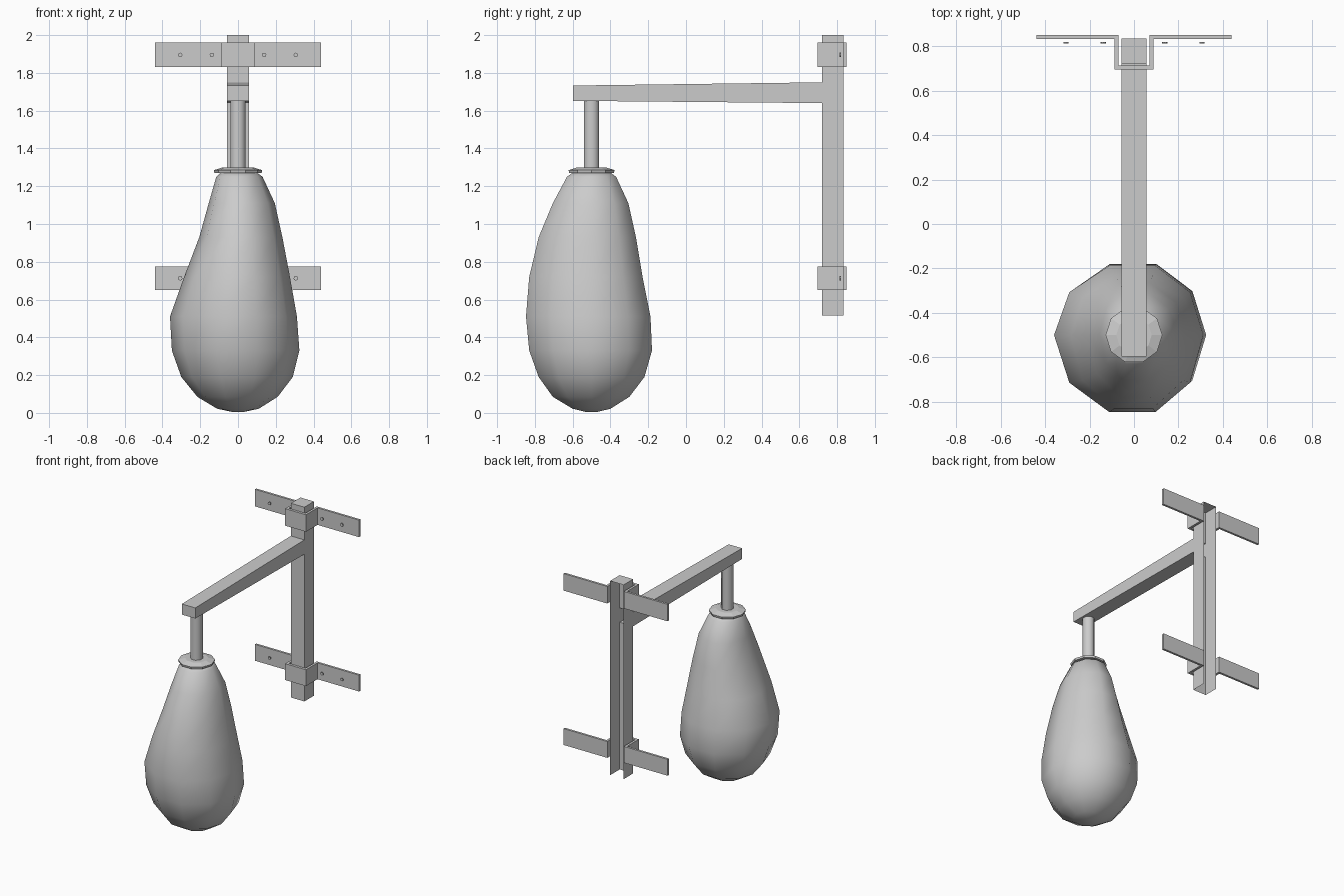
import bpy, bmesh, math

if "Cube" in bpy.data.objects:
    bpy.data.objects.remove(bpy.data.objects["Cube"])

BAG_Y = -0.5


def make(name, verts, faces, smooth=None, fix=True):
    mesh = bpy.data.meshes.new(name)
    mesh.from_pydata(verts, [], faces)
    if fix:
        bm = bmesh.new()
        bm.from_mesh(mesh)
        bmesh.ops.recalc_face_normals(bm, faces=bm.faces)
        bm.to_mesh(mesh)
        bm.free()
    ob = bpy.data.objects.new(name, mesh)
    bpy.context.collection.objects.link(ob)
    if smooth:
        bpy.ops.object.select_all(action='DESELECT')
        bpy.context.view_layer.objects.active = ob
        ob.select_set(True)
        bpy.ops.object.shade_smooth_by_angle(angle=math.radians(smooth))
    return ob


def loft(name, rings, smooth=None, caps=(True, True)):
    n = len(rings[0])
    verts = [v for r in rings for v in r]
    faces = [(k * n + i, k * n + (i + 1) % n, (k + 1) * n + (i + 1) % n, (k + 1) * n + i)
             for k in range(len(rings) - 1) for i in range(n)]
    if caps[0]:
        faces.append(tuple(range(n))[::-1])
    if caps[1]:
        faces.append(tuple(range(len(verts) - n, len(verts))))
    return make(name, verts, faces, smooth)


def ring(n, r, z, turn=0.0):
    return [(r * math.cos(turn + math.tau * i / n),
             BAG_Y + r * math.sin(turn + math.tau * i / n), z) for i in range(n)]


# Bag: ten-sided, uneven; each row is z, reach to left, right, front, back
profile = [
    (0.005, .03, .03, .03, .03),
    (0.022, .11, .11, .10, .10),
    (0.085, .215, .21, .205, .20),
    (0.19, .30, .29, .28, .28),
    (0.33, .35, .325, .33, .32),
    (0.51, .36, .312, .347, .312),
    (0.72, .285, .275, .33, .27),
    (0.93, .205, .235, .28, .235),
    (1.11, .155, .195, .205, .195),
    (1.25, .115, .13, .13, .13),
    (1.272, .09, .10, .10, .10),
]
rings = []
for z, left, right, front, back in profile:
    loop = []
    for i in range(10):
        c, s = math.cos(math.tau * i / 10), math.sin(math.tau * i / 10)
        loop.append((c * (right if c > 0 else left),
                     BAG_Y + s / 0.951 * (back if s > 0 else front), z))
    rings.append(loop)
loft("punch_bag", rings, smooth=60)

# Collar plate and hanging rod
loft("bag_collar", [ring(10, 0.125, 1.27), ring(10, 0.128, 1.285), ring(10, 0.08, 1.3)])
loft("hanging_rod", [ring(8, 0.044, 1.295, math.pi / 8), ring(8, 0.044, 1.655, math.pi / 8)], smooth=50)

# Post: sheet channel open at the back and bottom, with a gap where the arm joins
W, YF, YB = 0.057, 0.72, 0.835
levels = [0.515, 1.64, 1.75, 2.0]
verts = [(x, y, z) for z in levels for x, y in ((-W, YB), (-W, YF), (W, YF), (W, YB))]
faces = []
for k in range(3):
    for i in range(3):
        if not (k == 1 and i == 1):
            a = k * 4 + i
            faces.append((a, a + 1, a + 5, a + 4))
faces.append((12, 13, 14, 15))
make("wall_post", verts, faces, fix=False)

# Arm: tapered hollow beam running forward from the post
loft("support_arm", [
    [(-W, y, lo), (W, y, lo), (W, y, hi), (-W, y, hi)]
    for y, lo, hi in ((YF, 1.64, 1.75), (-0.597, 1.652, 1.733))], caps=(False, True))

# Brackets: hat-shaped strap around the post, with bolt heads
half = [(0.44, 0.851), (0.07, 0.851), (0.07, 0.714)]
outer = [(0.088, 0.695), (0.088, 0.834), (0.44, 0.834)]
path_in = half + [(-x, y) for x, y in reversed(half)]
path_out = outer[::-1] + [(-x, y) for x, y in outer]
for name, z0, z1 in (("lower", 0.65, 0.775), ("upper", 1.83, 1.96)):
    verts = [(x, y, z) for z in (z0, z1) for p in (path_in, path_out) for x, y in p]
    faces = [(0, 6, 18, 12), (5, 11, 23, 17)]
    for i in range(5):
        j = i + 1
        faces += [(i, j, j + 6, i + 6), (i + 12, j + 12, j + 18, i + 18),
                  (i, j, j + 12, i + 12), (i + 6, j + 6, j + 18, i + 18)]
    make(name + "_bracket", verts, faces)
    zc = (z0 + z1) / 2
    for n, x in enumerate((-0.306, -0.138, 0.138, 0.306)):
        loft(f"{name}_bolt_{n + 1}", [
            [(x + 0.012 * math.cos(math.tau * i / 8), y, zc + 0.012 * math.sin(math.tau * i / 8))
             for i in range(8)] for y in (0.813, 0.82)])
